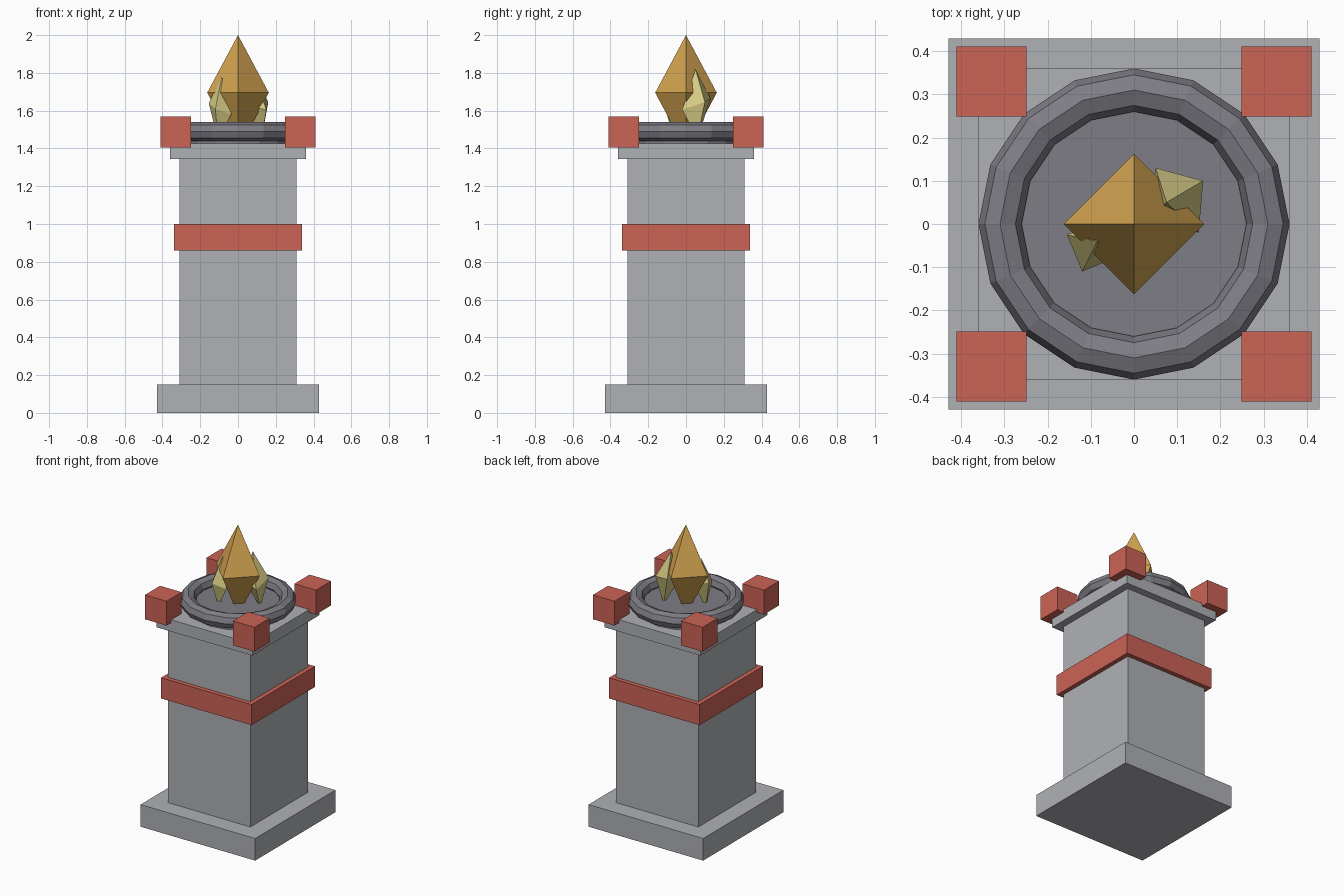
import bpy
import bmesh
from mathutils import Vector

default = bpy.data.objects.get("Cube")
if default:
    bpy.data.objects.remove(default, do_unlink=True)


def material(name, rgb):
    mat = bpy.data.materials.new(name)
    mat.use_nodes = True
    colour = (*rgb, 1.0)
    mat.diffuse_color = colour
    mat.node_tree.nodes["Principled BSDF"].inputs["Base Color"].default_value = colour
    return mat


stone = material("light stone", (0.43, 0.44, 0.46))
red = material("red trim", (0.60, 0.125, 0.093))
iron = material("dark bowl", (0.21, 0.205, 0.235))
gold = material("gold crystal", (0.65, 0.37, 0.08))
pale = material("pale crystal", (0.67, 0.59, 0.23))


def finish(obj, name, mat):
    obj.name = obj.data.name = name
    obj.data.materials.append(mat)


def box(name, mat, half, bottom, top, x=0, y=0):
    bpy.ops.mesh.primitive_cube_add(size=2, location=(x, y, (bottom + top) / 2))
    obj = bpy.context.object
    for v in obj.data.vertices:
        v.co = (v.co.x * half, v.co.y * half, v.co.z * (top - bottom) / 2)
    finish(obj, name, mat)


def octahedron(name, mat, centre, u, v, up):
    """Eight-sided crystal spanned by three half axes."""
    u, v, up = Vector(u), Vector(v), Vector(up)
    bm = bmesh.new()
    ring = [bm.verts.new(p) for p in (u, v, -u, -v)]
    tips = [bm.verts.new(up), bm.verts.new(-up)]
    for i in range(4):
        for tip in tips:
            bm.faces.new((ring[i], ring[(i + 1) % 4], tip))
    bmesh.ops.recalc_face_normals(bm, faces=bm.faces)
    mesh = bpy.data.meshes.new(name)
    bm.to_mesh(mesh)
    bm.free()
    obj = bpy.data.objects.new(name, mesh)
    obj.location = centre
    bpy.context.collection.objects.link(obj)
    finish(obj, name, mat)


# Pedestal
box("base", stone, 0.43, 0, 0.15)
box("pillar", stone, 0.31, 0.15, 1.35)
box("band", red, 0.34, 0.86, 1.0)
box("cap", stone, 0.36, 1.345, 1.425)

# Corner blocks
for side, x in (("left", 0.33), ("right", -0.33)):
    for end, y in (("front", -0.33), ("back", 0.33)):
        box(f"{end}_{side}_corner_block", red, 0.081, 1.405, 1.57, x, y)

# Bowl
bpy.ops.mesh.primitive_torus_add(major_segments=16, minor_segments=8, major_radius=0.31,
                                 minor_radius=0.05, location=(0, 0, 1.49))
finish(bpy.context.object, "bowl_rim", iron)
bpy.ops.mesh.primitive_cylinder_add(vertices=16, radius=0.30, depth=0.06, location=(0, 0, 1.45))
finish(bpy.context.object, "bowl_floor", iron)

# Crystal flame
octahedron("main_crystal", gold, (0, 0, 1.695),
           (0.163, 0, 0), (0, 0.163, 0), (0, 0, 0.305))
octahedron("back_left_shard", pale, (0.10, 0.055, 1.635),
           (0.06, 0.045, 0.01), (-0.05, 0.075, 0.03), (-0.025, -0.005, 0.185))
octahedron("front_right_shard", pale, (-0.095, -0.05, 1.61),
           (-0.06, 0.025, 0.03), (-0.025, -0.06, 0), (0.01, 0.01, 0.17))
